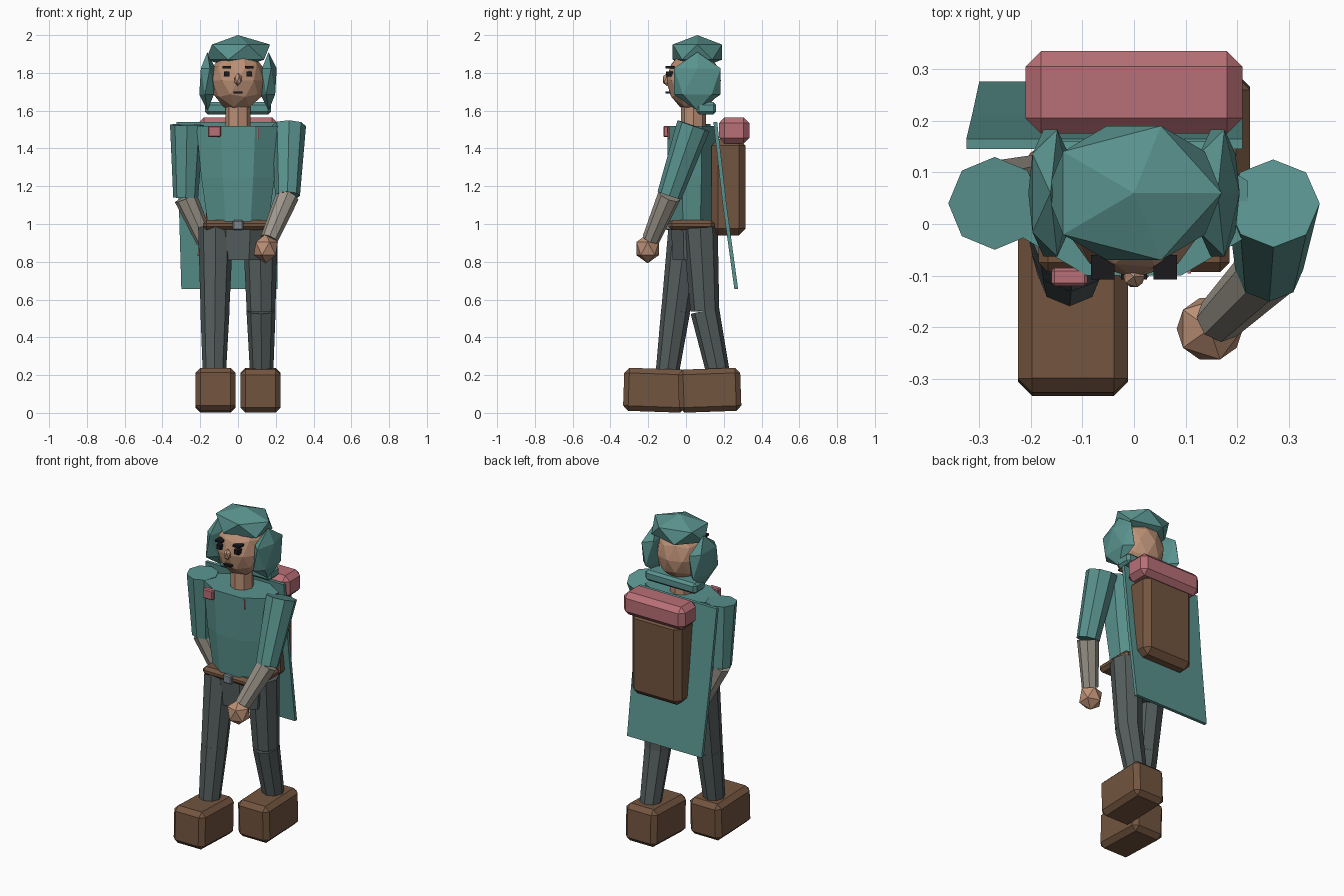
import bpy, bmesh, math
from mathutils import Vector, Matrix

if "Cube" in bpy.data.objects:
    bpy.data.objects.remove(bpy.data.objects["Cube"])


def material(name, rgb):
    m = bpy.data.materials.new(name)
    m.diffuse_color = (*rgb, 1)
    m.use_nodes = True
    m.node_tree.nodes["Principled BSDF"].inputs["Base Color"].default_value = m.diffuse_color
    return m


TEAL = material("teal_cloth", (0.10, 0.29, 0.27))
BROWN = material("leather", (0.17, 0.09, 0.05))
SKIN = material("skin", (0.50, 0.28, 0.18))
PINK = material("pink_cloth", (0.48, 0.16, 0.18))
GREY = material("trousers", (0.09, 0.11, 0.11))
BEIGE = material("sleeve", (0.34, 0.31, 0.26))
DARK = material("dark", (0.01, 0.01, 0.012))
STEEL = material("steel", (0.20, 0.24, 0.26))


def finish(name, bm, mat):
    bmesh.ops.recalc_face_normals(bm, faces=bm.faces)
    me = bpy.data.meshes.new(name)
    bm.to_mesh(me)
    bm.free()
    me.materials.append(mat)
    ob = bpy.data.objects.new(name, me)
    bpy.context.collection.objects.link(ob)
    return ob


def box(name, mat, x, y, z, bevel=0.0, tilt=0.0):
    """Bevelled box from (min, max) ranges, tilted about its own x axis."""
    size = [r[1] - r[0] for r in (x, y, z)]
    mid = [(r[0] + r[1]) / 2 for r in (x, y, z)]
    bm = bmesh.new()
    bmesh.ops.create_cube(bm, size=1, matrix=Matrix.Diagonal((*size, 1)))
    if bevel:
        bmesh.ops.bevel(bm, geom=bm.edges[:], offset=bevel, segments=1, affect='EDGES')
    bm.transform(Matrix.Translation(mid) @ Matrix.Rotation(math.radians(tilt), 4, 'X'))
    return finish(name, bm, mat)


def ball(name, mat, loc, scale, sub=1):
    bm = bmesh.new()
    bmesh.ops.create_icosphere(bm, subdivisions=sub, radius=1)
    bm.transform(Matrix.Translation(loc) @ Matrix.Diagonal((*scale, 1)))
    return finish(name, bm, mat)


def limb(name, mat, top, bottom, r_top, r_bottom):
    """Eight-sided tapered tube between two points."""
    a, b = Vector(bottom), Vector(top)
    bm = bmesh.new()
    bmesh.ops.create_cone(bm, cap_ends=True, segments=8, radius1=r_bottom,
                          radius2=r_top, depth=(b - a).length)
    q = Vector((0, 0, 1)).rotation_difference(b - a)
    bm.transform(Matrix.Translation((a + b) / 2) @ q.to_matrix().to_4x4())
    return finish(name, bm, mat)


def loft(name, mat, rings):
    """Octagonal body with a flat front; rings are (z, y centre, half width, half depth)."""
    bm = bmesh.new()
    k = 1 / math.cos(math.pi / 8)
    loops = []
    for z, yc, hw, hd in rings:
        angles = [math.pi / 8 + i * math.pi / 4 for i in range(8)]
        loops.append([bm.verts.new((hw * k * math.cos(t), yc + hd * k * math.sin(t), z))
                      for t in angles])
    for lo, hi in zip(loops, loops[1:]):
        for i in range(8):
            j = (i + 1) % 8
            bm.faces.new((lo[i], lo[j], hi[j], hi[i]))
    bm.faces.new(loops[0][::-1])
    bm.faces.new(loops[-1])
    return finish(name, bm, mat)


# head and hair
ball("head", SKIN, (0, 0.04, 1.76), (0.145, 0.145, 0.165), 2)
ball("hair_top", TEAL, (0, 0.06, 1.91), (0.19, 0.153, 0.09))
for side, s in (("left", -1), ("right", 1)):
    ball(side + "_hair", TEAL, (s * 0.162, 0.06, 1.755), (0.048, 0.145, 0.155))
box("nape_hair", TEAL, (-0.175, 0.175), (0.055, 0.16), (1.58, 1.645), 0.015)
limb("neck", SKIN, (0, 0.04, 1.64), (0, 0.04, 1.51), 0.067, 0.067)

# face
for side, s in (("left", -1), ("right", 1)):
    box(side + "_eye", DARK, sorted((s * 0.045, s * 0.075)), (-0.105, -0.07), (1.78, 1.808))
    box(side + "_brow", DARK, sorted((s * 0.038, s * 0.083)), (-0.108, -0.06), (1.824, 1.836))
box("mouth", DARK, (-0.025, 0.025), (-0.108, -0.06), (1.692, 1.702))
ball("nose", SKIN, (0, -0.102, 1.765), (0.023, 0.024, 0.035))

# torso, hips and belt
loft("torso", TEAL, [(1.0, 0.03, 0.16, 0.11), (1.25, 0.03, 0.195, 0.125),
                     (1.52, 0.03, 0.22, 0.13)])
loft("hips", GREY, [(0.81, 0.03, 0.14, 0.10), (1.0, 0.03, 0.16, 0.11)])
box("belt", BROWN, (-0.185, 0.185), (-0.093, 0.15), (0.968, 1.02), 0.018)
box("buckle", STEEL, (-0.028, 0.028), (-0.108, -0.08), (0.968, 1.02), 0.006)
box("left_chest_patch", PINK, (-0.16, -0.09), (-0.12, -0.085), (1.46, 1.52), 0.006)
box("right_chest_patch", PINK, (0.104, 0.11), (-0.096, -0.06), (1.45, 1.51))

# arms: shoulder, elbow, wrist, hand
ARMS = {
    "left": ((-0.27, 0.04, 1.525), (-0.277, 0.06, 1.14), (-0.175, 0.09, 0.91), (-0.15, 0.1, 0.87)),
    "right": ((0.27, 0.04, 1.52), (0.262, -0.088, 1.15), (0.165, -0.185, 0.92), (0.147, -0.203, 0.87)),
}
for side, (shoulder, elbow, wrist, hand) in ARMS.items():
    limb(side + "_upper_arm", TEAL, shoulder, elbow, 0.09, 0.066)
    limb(side + "_forearm", BEIGE, elbow, wrist, 0.062, 0.047)
    ball(side + "_hand", SKIN, hand, (0.072, 0.07, 0.078))

# legs: hip, knee, ankle
LEGS = {
    "left": ((-0.118, 0.0, 0.98), (-0.122, -0.055, 0.54), (-0.125, -0.098, 0.22)),
    "right": ((0.118, 0.075, 0.98), (0.122, 0.1, 0.54), (0.125, 0.168, 0.22)),
}
for side, (hip, knee, ankle) in LEGS.items():
    limb(side + "_thigh", GREY, hip, knee, 0.093, 0.076)
    limb(side + "_shin", GREY, knee, ankle, 0.077, 0.062)

# boots, mid-stride
box("left_boot", BROWN, (-0.225, -0.012), (-0.33, 0.0), (0.006, 0.234), 0.027, -2)
box("right_boot", BROWN, (0.012, 0.225), (-0.04, 0.29), (0.006, 0.234), 0.027, 2)

# backpack and bedroll
box("backpack", BROWN, (-0.17, 0.17), (0.135, 0.315), (0.94, 1.45), 0.035)
box("bedroll", PINK, (-0.21, 0.21), (0.175, 0.335), (1.425, 1.565), 0.03)

# cape: thin sheet hanging behind, offset to the left
profile = [(1.54, 0.155, -0.325), (1.1, 0.205, -0.313), (0.655, 0.266, -0.30)]
bm = bmesh.new()
rows = [[bm.verts.new((x, y + d, z)) for x, d in
         ((xl, -0.01), (0.21, -0.01), (0.21, 0.01), (xl, 0.01))] for z, y, xl in profile]
for a, b in zip(rows, rows[1:]):
    for i in range(4):
        j = (i + 1) % 4
        bm.faces.new((a[i], a[j], b[j], b[i]))
bm.faces.new(rows[0])
bm.faces.new(rows[-1][::-1])
finish("cape", bm, TEAL)
